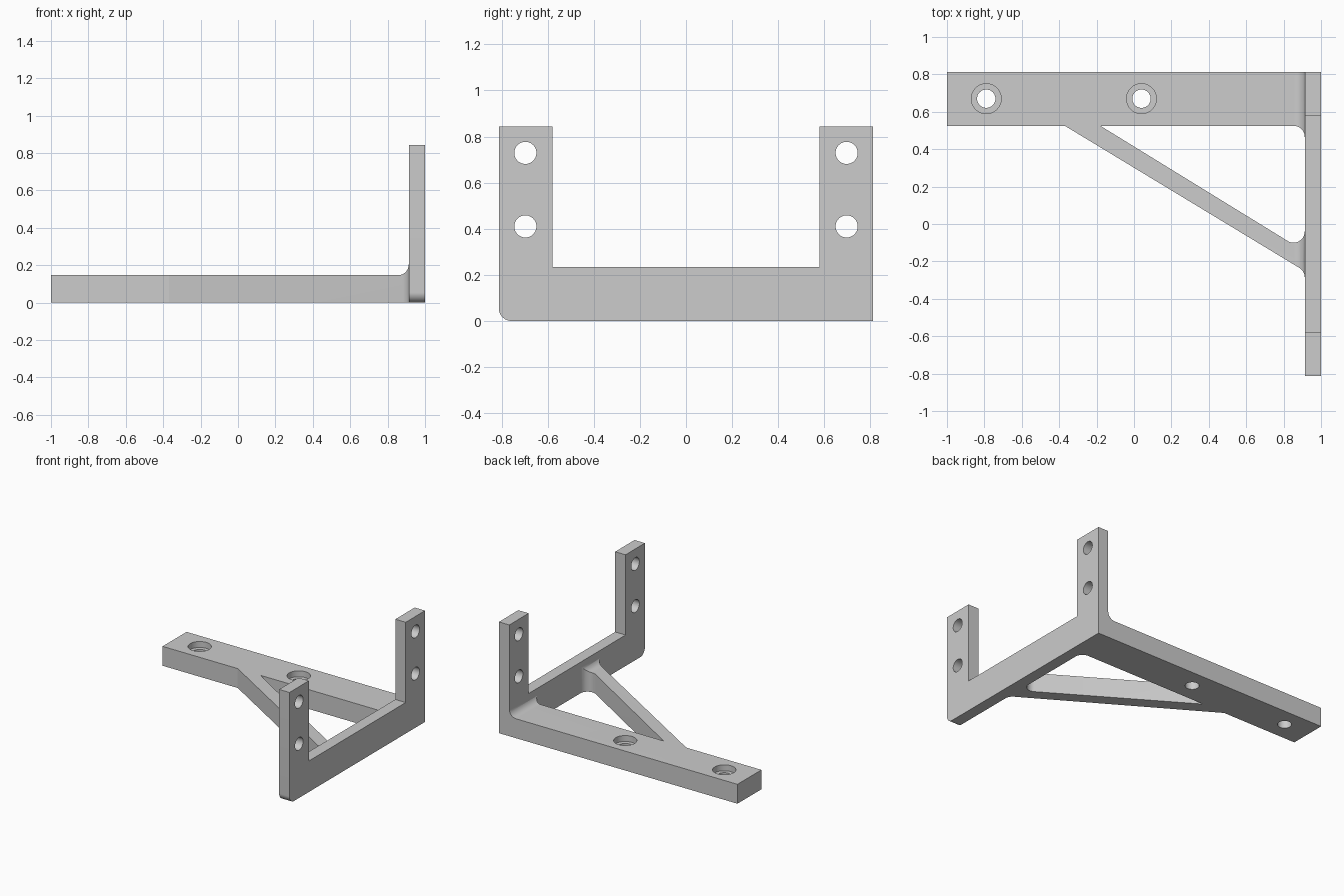
import bpy
import bmesh
import math
from mathutils import Vector

if "Cube" in bpy.data.objects:
    bpy.data.objects.remove(bpy.data.objects["Cube"], do_unlink=True)

grey = bpy.data.materials.new("plain grey")
grey.use_nodes = True
COLOUR = (0.604, 0.604, 0.604, 1)
grey.diffuse_color = COLOUR
grey.node_tree.nodes["Principled BSDF"].inputs["Base Color"].default_value = COLOUR

FACE = 0.913      # inner face of the upright plate
THICK = 0.147     # thickness of arm and brace
BACK = 0.812      # back edge
FRONT_EDGE = 0.525  # front edge of the arm
R = 0.06          # fillet radius


def rounded(points):
    """Outline from (u, v, radius) corners, rounding those with a radius."""
    out = []
    for i, (u, v, r) in enumerate(points):
        p = Vector((u, v))
        if not r:
            out.append(p)
            continue
        a = (Vector(points[i - 1][:2]) - p).normalized()
        b = (Vector(points[(i + 1) % len(points)][:2]) - p).normalized()
        half = a.angle(b) / 2
        centre = p + (a + b).normalized() * r / math.sin(half)
        start = (p + a * r / math.tan(half) - centre).normalized()
        end = (p + b * r / math.tan(half) - centre).normalized()
        out += [centre + start.slerp(end, k / 12).normalized() * r for k in range(13)]
    return out


def prism(name, outline, axis, low, high):
    """Extrude an outline along x, y or z."""
    place = {"x": lambda p, w: (w, p.x, p.y),
             "y": lambda p, w: (p.x, w, p.y),
             "z": lambda p, w: (p.x, p.y, w)}[axis]
    bm = bmesh.new()
    face = bm.faces.new([bm.verts.new(place(p, low)) for p in outline])
    top = bmesh.ops.extrude_face_region(bm, geom=[face], use_keep_orig=True)["geom"]
    shift = Vector(place(Vector((0, 0)), high - low))
    bmesh.ops.translate(bm, vec=shift,
                        verts=[g for g in top if isinstance(g, bmesh.types.BMVert)])
    bmesh.ops.recalc_face_normals(bm, faces=bm.faces)
    mesh = bpy.data.meshes.new(name)
    bm.to_mesh(mesh)
    bm.free()
    mesh.materials.append(grey)
    ob = bpy.data.objects.new(name, mesh)
    bpy.context.collection.objects.link(ob)
    return ob


def circle(u, v, r, n=48):
    return [Vector((u + r * math.cos(math.tau * k / n),
                    v + r * math.sin(math.tau * k / n))) for k in range(n)]


def combine(target, tool, operation):
    mod = target.modifiers.new("combine", "BOOLEAN")
    mod.operation = operation
    mod.solver = "EXACT"
    mod.object = tool
    bpy.context.view_layer.objects.active = target
    bpy.ops.object.modifier_apply(modifier=mod.name)
    bpy.data.objects.remove(tool, do_unlink=True)


# Arm and diagonal brace in plan, with fillets where they meet the plate
bracket = prism("bracket", rounded([
    (-1, BACK, 0), (-1, FRONT_EDGE, 0), (-0.37, FRONT_EDGE, 0),
    (FACE, -0.252, R), (FACE, -0.4, 0), (0.95, -0.4, 0), (0.95, BACK, 0)]),
    "z", 0, 0.3)
opening = prism("brace_opening", rounded([
    (-0.18, FRONT_EDGE, 0), (FACE, FRONT_EDGE, R), (FACE, -0.147, R)]),
    "z", -0.1, 0.4)
combine(bracket, opening, "DIFFERENCE")

# Side profile limits the height and leaves a fillet up the plate
side = prism("side_profile", rounded([
    (-1.1, 0, 0), (0.97, 0, 0), (0.97, 0.22, 0), (FACE, 0.22, 0),
    (FACE, THICK, 0.057), (-1.1, THICK, 0)]), "y", -1, 1)
combine(bracket, side, "INTERSECT")

# U-shaped upright plate with one rounded lower corner
plate = prism("plate", rounded([
    (-BACK, 0, 0.055), (BACK, 0, 0), (BACK, 0.843, 0), (0.58, 0.843, 0),
    (0.58, 0.235, 0), (-0.58, 0.235, 0), (-0.58, 0.843, 0),
    (-BACK, 0.843, 0)]), "x", FACE, 1)
combine(bracket, plate, "UNION")

# Bolt holes through the uprights
for y in (-0.697, 0.697):
    for z in (0.41, 0.729):
        combine(bracket, prism("hole", circle(y, z, 0.048), "x", 0.8, 1.1), "DIFFERENCE")

# Counterbored holes through the arm
for x in (-0.79, 0.04):
    combine(bracket, prism("hole", circle(x, 0.67, 0.049), "z", -0.1, 0.3), "DIFFERENCE")
    combine(bracket, prism("bore", circle(x, 0.67, 0.08), "z", THICK - 0.045, 0.3), "DIFFERENCE")

bpy.ops.object.select_all(action="DESELECT")
bracket.select_set(True)
bpy.context.view_layer.objects.active = bracket
bpy.ops.object.shade_smooth_by_angle(angle=math.radians(30))
